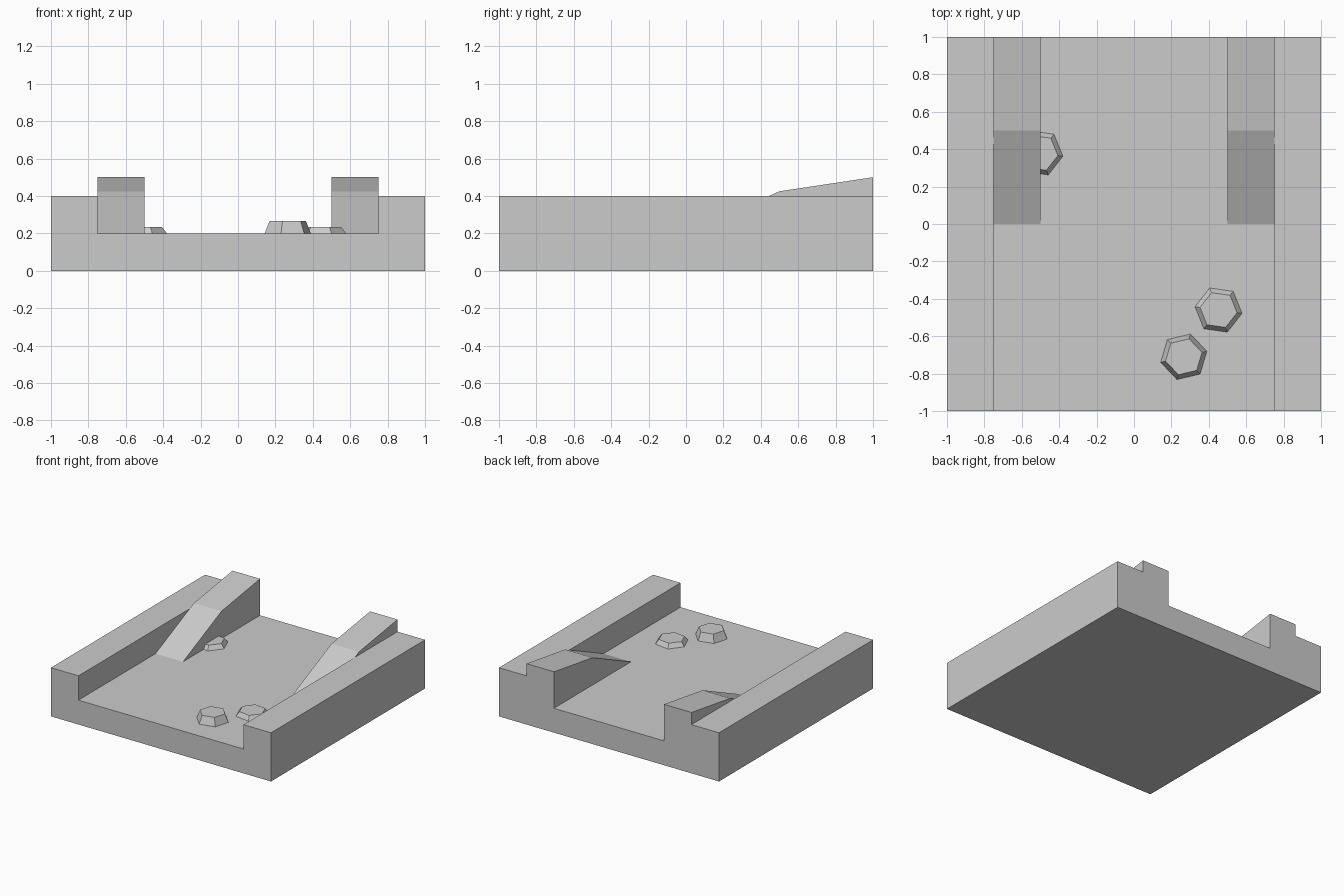
import bpy, bmesh, math

if "Cube" in bpy.data.objects:
    bpy.data.objects.remove(bpy.data.objects["Cube"])


def add_mesh(name, bm):
    bmesh.ops.recalc_face_normals(bm, faces=bm.faces)
    me = bpy.data.meshes.new(name)
    bm.to_mesh(me)
    bm.free()
    ob = bpy.data.objects.new(name, me)
    bpy.context.collection.objects.link(ob)
    return ob


def extrude_profile(name, points, vec):
    bm = bmesh.new()
    face = bm.faces.new([bm.verts.new(p) for p in points])
    res = bmesh.ops.extrude_face_region(bm, geom=[face], use_keep_orig=True)
    verts = [g for g in res["geom"] if isinstance(g, bmesh.types.BMVert)]
    bmesh.ops.translate(bm, verts=verts, vec=vec)
    return add_mesh(name, bm)


def stud(name, x, y, top, angle):
    bm = bmesh.new()
    bmesh.ops.create_cone(bm, cap_ends=True, segments=6,
                          radius1=0.127, radius2=0.1, depth=top - 0.2)
    # put a corner on the +x axis before turning the stud
    v = bm.verts[:][0].co
    offset = math.atan2(v.y, v.x)
    ob = add_mesh(name, bm)
    ob.location = (x, y, (top + 0.2) / 2)
    ob.rotation_euler.z = math.radians(angle) - offset
    return ob


# Channel-shaped base: floor with a raised wall on each side
section = [(-1, 0), (1, 0), (1, 0.4), (0.75, 0.4), (0.75, 0.2),
           (-0.75, 0.2), (-0.75, 0.4), (-1, 0.4)]
extrude_profile("channel_base", [(x, -1, z) for x, z in section], (0, 2, 0))

# Ramps rising along the inside of both walls
slope = [(0, 0.2), (1, 0.2), (1, 0.5), (0.5, 0.425)]
for side, x in (("left", -0.75), ("right", 0.5)):
    extrude_profile(side + "_ramp", [(x, y, z) for y, z in slope], (0.25, 0, 0))

# Tapered six-sided studs on the floor
stud("tall_stud", 0.266, -0.71, 0.265, 13.5)
stud("low_stud", 0.452, -0.46, 0.235, -8)
stud("ramp_side_stud", -0.506, 0.38, 0.235, -8)
